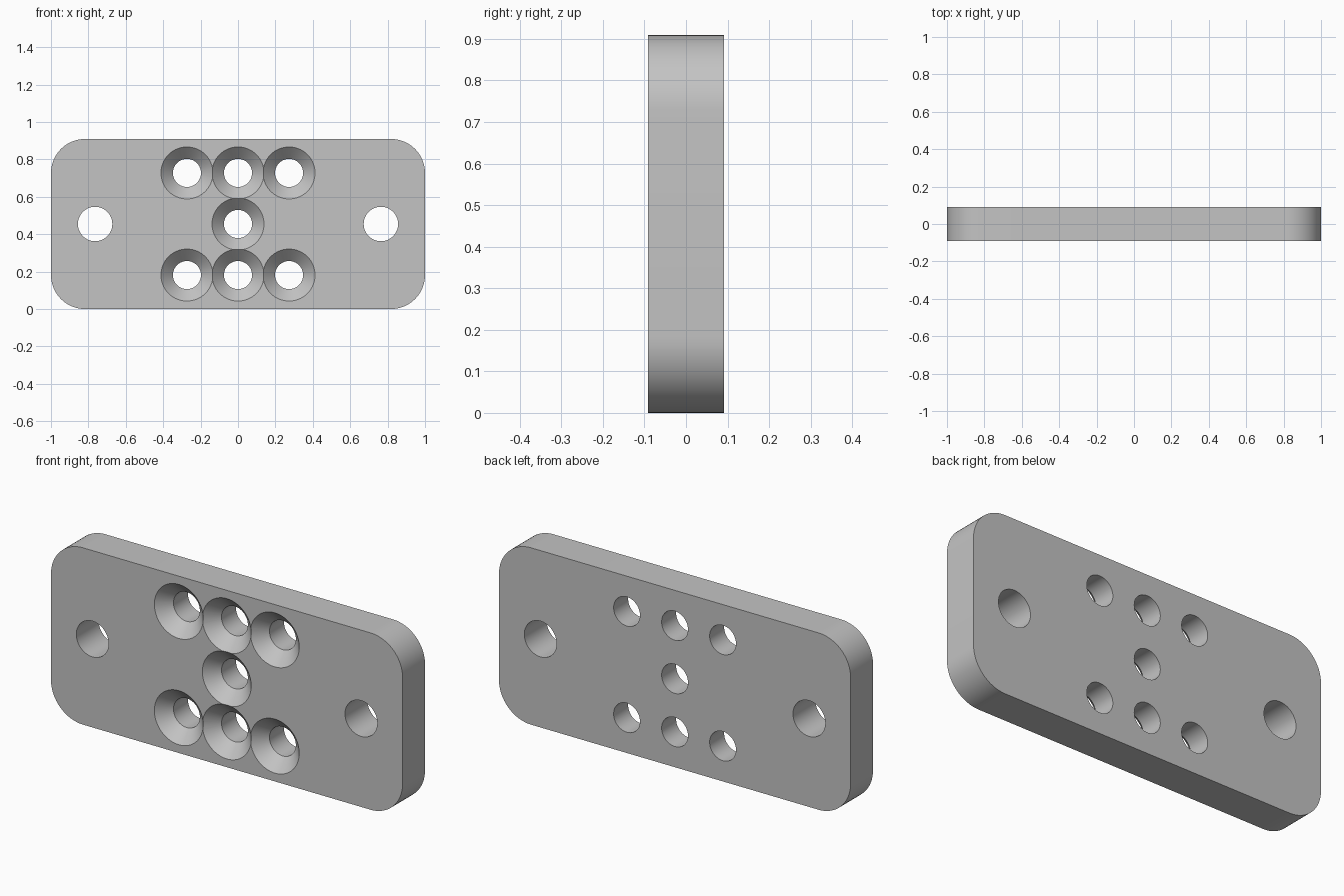
import bpy, bmesh
from math import sin, cos, pi, radians

cube = bpy.data.objects.get("Cube")
if cube:
    bpy.data.objects.remove(cube, do_unlink=True)

WIDTH, DEPTH, HEIGHT = 2.0, 0.182, 0.909
CORNER = 0.182
FRONT, BACK = -DEPTH / 2, DEPTH / 2
MID = HEIGHT / 2
PITCH = 0.273
HOLE_R, SINK_R, SIDE_R = 0.075, 0.139, 0.092
OVER = 0.02

grey = bpy.data.materials.new("plain grey")
grey.use_nodes = True
colour = (0.55, 0.55, 0.55, 1)
grey.diffuse_color = colour
grey.node_tree.nodes["Principled BSDF"].inputs["Base Color"].default_value = colour


def finish(bm, name):
    bmesh.ops.recalc_face_normals(bm, faces=bm.faces)
    mesh = bpy.data.meshes.new(name)
    bm.to_mesh(mesh)
    bm.free()
    mesh.materials.append(grey)
    obj = bpy.data.objects.new(name, mesh)
    bpy.context.collection.objects.link(obj)
    return obj


def drill(name, x, z, profile, sides=64):
    """Closed solid turned about the y axis from (radius, y) pairs."""
    bm = bmesh.new()
    angles = [2 * pi * i / sides for i in range(sides)]
    rings = [[bm.verts.new((x + r * cos(a), y, z + r * sin(a))) for a in angles]
             for r, y in profile]
    for low, high in zip(rings, rings[1:]):
        for i in range(sides):
            j = (i + 1) % sides
            bm.faces.new((low[i], low[j], high[j], high[i]))
    bm.faces.new(rings[0])
    bm.faces.new(rings[-1])
    cutter = finish(bm, name)
    cutter.hide_render = True
    return cutter


# Plate with rounded corners
bm = bmesh.new()
bmesh.ops.create_cube(bm, size=1)
for v in bm.verts:
    v.co = (v.co.x * WIDTH, v.co.y * DEPTH, v.co.z * HEIGHT + MID)
corners = [e for e in bm.edges if abs(e.verts[0].co.y - e.verts[1].co.y) > DEPTH / 2]
bmesh.ops.bevel(bm, geom=corners, offset=CORNER, segments=16, profile=0.5,
                affect='EDGES')
plate = finish(bm, "mounting_plate")

# Countersunk screw holes in an I pattern, then the plain side holes
straight = [(SIDE_R, FRONT - OVER), (SIDE_R, BACK + OVER)]
sunk = [(SINK_R + OVER, FRONT - OVER), (HOLE_R, FRONT + SINK_R - HOLE_R),
        (HOLE_R, BACK + OVER)]
cutters = [drill("screw_hole_cutter", i * PITCH, MID + j * PITCH, sunk)
           for j in (-1, 0, 1) for i in (-1, 0, 1) if j or not i]
cutters += [drill("side_hole_cutter", s * 0.764, MID, straight) for s in (-1, 1)]

bpy.context.view_layer.objects.active = plate
for cutter in cutters:
    cut = plate.modifiers.new("hole", 'BOOLEAN')
    cut.operation = 'DIFFERENCE'
    cut.solver = 'EXACT'
    cut.object = cutter
    bpy.ops.object.modifier_apply(modifier=cut.name)
    bpy.data.objects.remove(cutter, do_unlink=True)

# Smooth bores and corners, crisp rims
bpy.ops.object.select_all(action='DESELECT')
plate.select_set(True)
bpy.ops.object.shade_smooth_by_angle(angle=radians(30))
